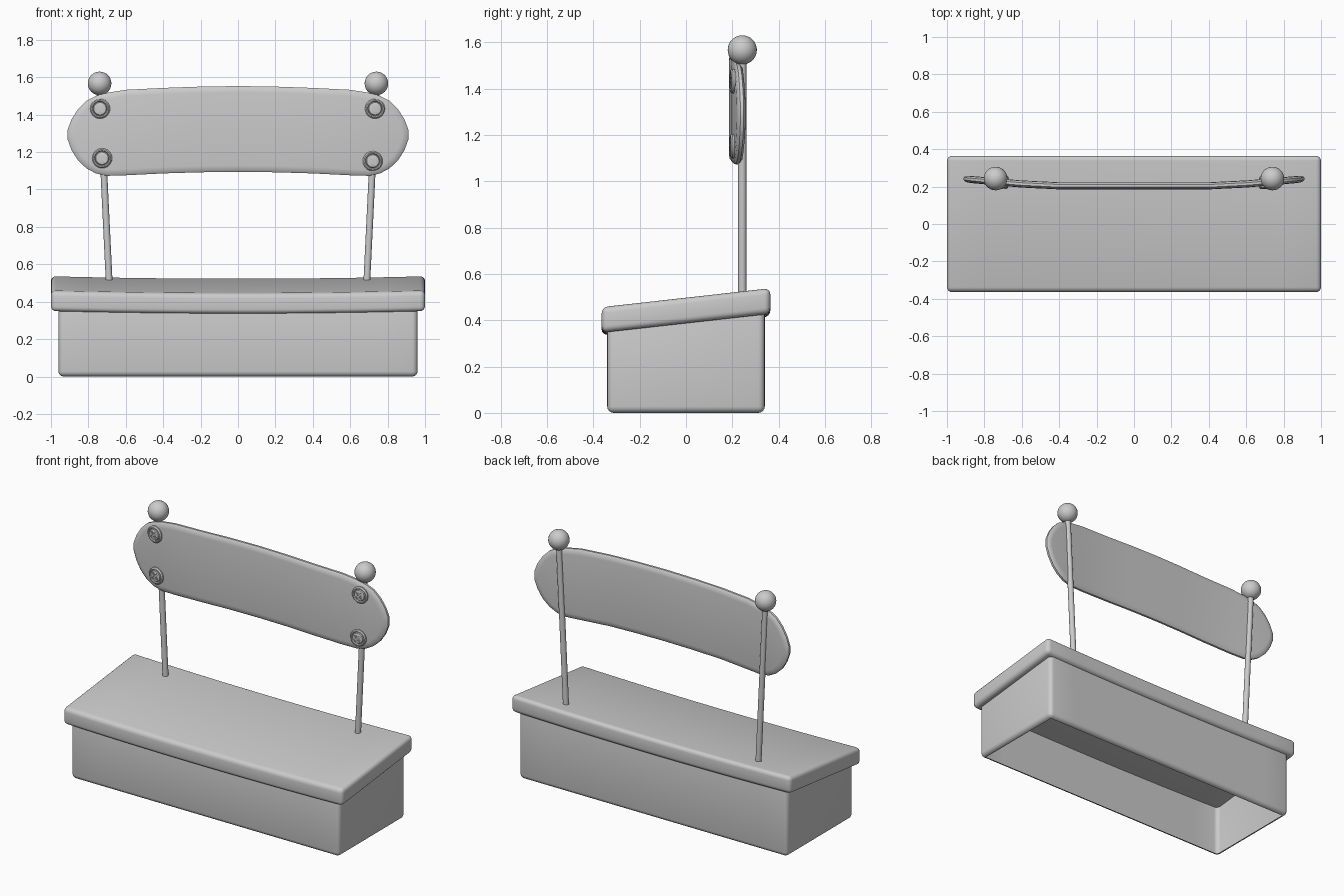
import bpy, bmesh
from math import radians, pi, cos, sin, atan
from mathutils import Vector, Matrix

if "Cube" in bpy.data.objects:
    bpy.data.objects.remove(bpy.data.objects["Cube"])


def finish(name, bm, angle=40):
    bmesh.ops.recalc_face_normals(bm, faces=bm.faces)
    me = bpy.data.meshes.new(name)
    bm.to_mesh(me)
    bm.free()
    me.shade_smooth()
    me.set_sharp_from_angle(angle=radians(angle))
    ob = bpy.data.objects.new(name, me)
    bpy.context.collection.objects.link(ob)
    return ob


def loft(bm, rings):
    # closed rings bridged with quads
    vs = [[bm.verts.new(p) for p in r] for r in rings]
    n = len(vs[0])
    for a, b in zip(vs, vs[1:]):
        for i in range(n):
            j = (i + 1) % n
            bm.faces.new((a[i], a[j], b[j], b[i]))
    return vs


def rounded_box(hx, hy, z0, z1, bevel):
    bm = bmesh.new()
    bmesh.ops.create_cube(bm, size=1)
    for v in bm.verts:
        v.co = (v.co.x * 2 * hx, v.co.y * 2 * hy, z0 + (v.co.z + .5) * (z1 - z0))
    along = [e for e in bm.edges if abs(e.verts[0].co.x - e.verts[1].co.x) > hx]
    bmesh.ops.subdivide_edges(bm, edges=along, cuts=9, use_grid_fill=True)
    sharp = [e for e in bm.edges if e.calc_face_angle(0) > 1]
    bmesh.ops.bevel(bm, geom=sharp, offset=bevel, segments=4, profile=.5,
                    affect='EDGES', clamp_overlap=True)
    return bm


def slope(v):
    # tilt towards the front plus a slight sag in the middle
    return .112 * v.y - .013 * (1 - v.x ** 2)


# seat lid
bm = rounded_box(1, .364, .388, .498, .026)
for v in bm.verts:
    v.co.z += slope(v.co)
finish("seat_lid", bm)

# open-bottomed box under the lid
bm = rounded_box(.96, .34, 0, .42, .028)
caps = [f for f in bm.faces if abs(f.normal.z) > .99]
bmesh.ops.delete(bm, geom=caps, context='FACES')
for v in bm.verts:
    if v.co.z > .2:
        v.co.z += slope(v.co)
finish("seat_box", bm)


# backrest: outline as (x, top z, bottom z), mirrored
half = [(.2, 1.55, 1.092), (.4, 1.543, 1.086), (.6, 1.533, 1.076),
        (.7, 1.517, 1.073), (.76, 1.5, 1.086), (.81, 1.475, 1.113),
        (.855, 1.43, 1.155), (.89, 1.375, 1.21), (.911, 1.32, 1.268)]
cols = [(-x, t, b) for x, t, b in reversed(half)] + [(0, 1.553, 1.094)] + half


def front_y(x):
    return .185 + .038 * max(0, (abs(x) - .45) / .46) ** 1.2


outline = [Vector((x, t)) for x, t, b in cols] + [Vector((x, b)) for x, t, b in reversed(cols)]


def ring(inset, depth):
    pts = []
    n = len(outline)
    for i, p in enumerate(outline):
        d = (outline[(i + 1) % n] - outline[i - 1]).normalized()
        q = p + Vector((d.y, -d.x)) * inset
        pts.append((q.x, front_y(q.x) + depth, q.y))
    return pts


bm = bmesh.new()
vs = loft(bm, [ring(.034, 0), ring(.012, .003), ring(0, .012),
               ring(0, .026), ring(.012, .035), ring(.034, .038)])
for r in (vs[0], vs[-1]):
    for i in range(len(cols) - 1):
        bm.faces.new((r[i], r[i + 1], r[-2 - i], r[-1 - i]))
finish("backrest", bm, 35)

# posts with ball tops
for side, s in (("left", -1), ("right", 1)):
    bm = bmesh.new()
    rings = [[(s * x + .018 * cos(a * pi / 8), .243 + .018 * sin(a * pi / 8), z) for a in range(16)]
             for x, z in ((.686, .45), (.74, 1.56))]
    for r in loft(bm, rings):
        bm.faces.new(r)
    finish("post_" + side, bm)
    bm = bmesh.new()
    bmesh.ops.create_uvsphere(bm, u_segments=28, v_segments=16, radius=.063,
                              matrix=Matrix.Translation((s * .74, .243, 1.567)))
    finish("ball_" + side, bm)

# screw head with a ring groove and a cross slot
bm = bmesh.new()
profile = [(.053, -.012), (.053, .007), (.047, .014), (.041, .014),
           (.037, .007), (.033, .013), (.02, .016)]
vs = loft(bm, [[(r * cos(a * pi / 12), r * sin(a * pi / 12), h) for a in range(24)]
               for r, h in profile])
bm.faces.new(vs[0])
bm.faces.new(vs[-1])
screw = finish("screw_source", bm, 30)
for k in (1, -1):
    bm = bmesh.new()
    bmesh.ops.create_cube(bm, size=1, matrix=Matrix.Translation((0, 0, .018))
                          @ Matrix.Rotation(k * pi / 4, 4, 'Z') @ Matrix.Diagonal((.052, .011, .018, 1)))
    cutter = finish("slot_cutter", bm)
    cutter.hide_render = True
    mod = screw.modifiers.new("slot", 'BOOLEAN')
    mod.operation = 'DIFFERENCE'
    mod.solver = 'EXACT'
    mod.object = cutter
    bpy.context.view_layer.update()
    cut = bpy.data.meshes.new_from_object(screw.evaluated_get(bpy.context.evaluated_depsgraph_get()))
    screw.modifiers.clear()
    screw.data = cut
    bpy.data.objects.remove(cutter)
screw_mesh = screw.data
screw_mesh.set_sharp_from_angle(angle=radians(30))
bpy.data.objects.remove(screw)

for name, x, z in (("upper_left", -.737, 1.432), ("upper_right", .732, 1.432),
                   ("lower_left", -.726, 1.167), ("lower_right", .72, 1.152)):
    ob = bpy.data.objects.new("screw_" + name, screw_mesh)
    tilt = atan(.09) * (1 if x > 0 else -1)
    ob.matrix_world = (Matrix.Translation((x, front_y(x), z))
                       @ Matrix.Rotation(tilt, 4, 'Z') @ Matrix.Rotation(pi / 2, 4, 'X'))
    bpy.context.collection.objects.link(ob)
